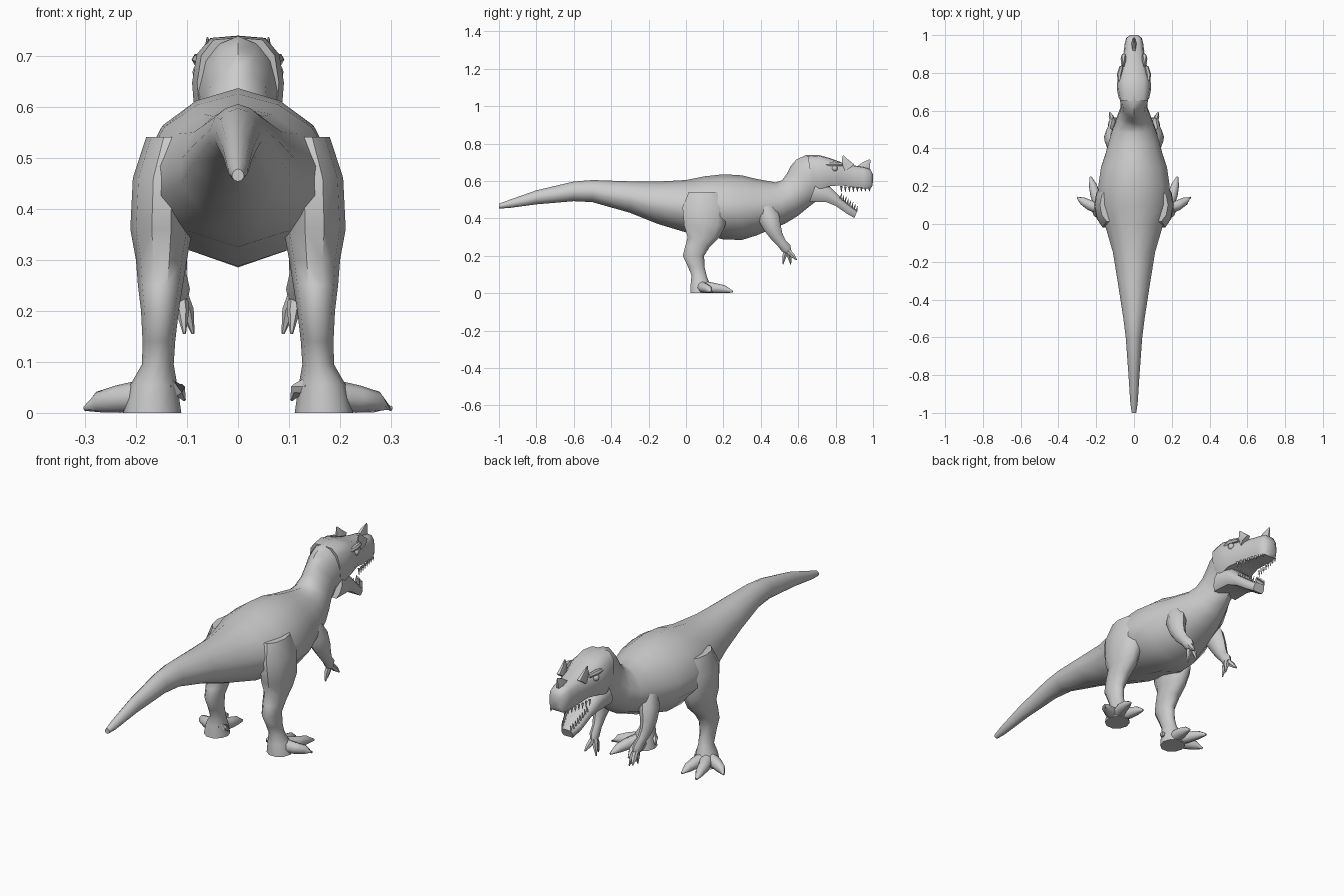
import bpy, bmesh, math
from mathutils import Vector

skin = bpy.data.materials.new("grey skin")
skin.diffuse_color = (0.6, 0.6, 0.6, 1)


def build(name, rings, angle=50):
    """Skin a list of equal-length point rings and cap both ends."""
    bm = bmesh.new()
    loops = [[bm.verts.new(p) for p in ring] for ring in rings]
    n = len(loops[0])
    for a, b in zip(loops, loops[1:]):
        for i in range(n):
            j = (i + 1) % n
            bm.faces.new((a[i], a[j], b[j], b[i]))
    bm.faces.new(loops[0])
    bm.faces.new(loops[-1])
    bmesh.ops.recalc_face_normals(bm, faces=bm.faces)
    mesh = bpy.data.meshes.new(name)
    bm.to_mesh(mesh)
    bm.free()
    mesh.materials.append(skin)
    mesh.shade_smooth()
    mesh.set_sharp_from_angle(angle=math.radians(angle))
    obj = bpy.data.objects.new(name, mesh)
    bpy.context.collection.objects.link(obj)
    return obj


def hull(name, stations, half):
    """Symmetric loft: stations are (top y, top z, bottom y, bottom z, half width)."""
    outline = half + [(-x, h) for x, h in half[-2:0:-1]]
    rings = []
    for yt, zt, yb, zb, w in stations:
        top, bot = Vector((0, yt, zt)), Vector((0, yb, zb))
        mid, up = (top + bot) / 2, (top - bot) / 2
        rings.append([mid + up * h + Vector((w * x, 0, 0)) for x, h in outline])
    return build(name, rings)


def tube(name, pts, n=8, side=1, flat=1.0):
    """Tapered tube through (x, y, z, radius) points, flattened across by flat."""
    path = [Vector((x * side, y, z)) for x, y, z, r in pts]
    rings = []
    for i, p in enumerate(path):
        d = (path[min(i + 1, len(path) - 1)] - path[max(i - 1, 0)]).normalized()
        ref = Vector((1, 0, 0)) if abs(d.x) < 0.8 else Vector((0, 1, 0))
        v = d.cross(ref).normalized()
        u = v.cross(d)
        r = pts[i][3]
        rings.append([p + (u * math.cos(t) * flat + v * math.sin(t)) * r
                      for t in (2 * math.pi * k / n for k in range(n))])
    return build(name, rings)


# Tail, trunk and neck: one ridged loft
ridged = [(0, 1), (.42, .86), (.76, .58), (.97, .12), (.97, -.3), (.6, -.78), (0, -1)]
hull("body", [
    (-1, .478, -1, .453, .012), (-.95, .497, -.95, .455, .02),
    (-.8, .55, -.8, .475, .03), (-.6, .597, -.6, .492, .045),
    (-.5, .605, -.5, .487, .058), (-.3, .598, -.3, .43, .09),
    (-.15, .597, -.15, .37, .115), (0, .605, 0, .325, .16),
    (.1, .625, .1, .315, .19), (.2, .636, .2, .287, .195),
    (.3, .63, .3, .285, .18), (.36, .615, .38, .31, .155),
    (.42, .603, .45, .34, .138), (.48, .592, .53, .372, .115),
    (.515, .605, .6, .415, .092), (.54, .64, .655, .46, .075),
    (.56, .68, .70, .495, .07), (.59, .715, .735, .505, .077),
    (.64, .738, .765, .525, .084), (.70, .738, .77, .55, .084)], ridged)

# Upper head and lower jaw: boxier lofts
boxy = [(0, 1), (.6, .95), (.9, .6), (1, 0), (.95, -.6), (.8, -1), (0, -1)]
hull("upper_head", [
    (.65, .735, .68, .56, .08), (.71, .739, .71, .555, .09),
    (.77, .722, .77, .572, .088), (.83, .70, .83, .577, .07),
    (.90, .683, .90, .565, .055), (.95, .675, .95, .56, .05),
    (.985, .665, .985, .558, .042), (1, .635, .998, .575, .022)], boxy)
hull("lower_jaw", [
    (.70, .60, .66, .49, .08), (.77, .57, .75, .487, .076),
    (.83, .51, .80, .467, .06), (.88, .465, .86, .425, .048),
    (.917, .442, .90, .402, .03)], boxy)

# Nose horn
tube("nose_horn", [(0, .94, .655, .04), (0, .963, .685, .028), (0, .984, .714, .004)],
     6, flat=.4)

for s, tag in ((-1, "left"), (1, "right")):
    # Brow horn and eye
    tube(tag + "_brow_horn", [(.055, .875, .67, .035), (.057, .85, .705, .022),
                              (.06, .84, .735, .004)], 6, s, .45)
    bpy.ops.mesh.primitive_uv_sphere_add(segments=10, ring_count=6, radius=.016,
                                         location=(s * .074, .795, .667))
    eye = bpy.context.object
    eye.name = tag + "_eye"
    eye.data.materials.append(skin)
    eye.data.shade_smooth()
    tube(tag + "_brow_ridge", [(.075, .75, .688, .008), (.078, .79, .692, .013),
                               (.066, .835, .688, .010)], 6, s)

    # Teeth along both jaws
    for i in range(8):
        t = i / 7
        x, y = .066 - .03 * t, .83 + .15 * t
        tube(f"{tag}_upper_tooth_{i}", [(x, y, .572 - .01 * t, .007),
                                        (x, y + .001, .54 + .004 * t, .001)], 4, s)
        x, y, z = .052 - .028 * t, .825 + .085 * t, .51 - .068 * t
        tube(f"{tag}_lower_tooth_{i}", [(x, y, z - .004, .006),
                                        (x, y + .008, z + .025, .001)], 4, s)

    # Leg: stacked ellipses (x, y, z, x radius, y radius)
    leg = [(.13, .10, .54, .05, .09), (.148, .10, .46, .058, .125),
           (.150, .10, .36, .061, .115), (.150, .095, .30, .05, .09),
           (.152, .062, .25, .044, .07), (.153, .04, .20, .037, .06),
           (.155, .055, .14, .032, .046), (.157, .07, .095, .031, .042),
           (.165, .075, .055, .046, .052), (.168, .08, 0, .057, .06)]
    build(tag + "_leg", [[(s * (x + a * math.cos(k * math.pi / 5)),
                           y + b * math.sin(k * math.pi / 5), z) for k in range(10)]
                         for x, y, z, a, b in leg])

    # Three splayed toes with claws, and a small inner claw
    toes = {"outer": [(.235, .10), (.272, .122), (.30, .14)],
            "middle": [(.205, .155), (.218, .205), (.23, .25)],
            "inner": [(.152, .15), (.147, .195), (.142, .235)]}
    for toe, ((ax, ay), (bx, by), (cx, cy)) in toes.items():
        tube(f"{tag}_{toe}_toe", [(.17, .08, .035, .034), (ax, ay, .027, .027),
                                  (bx, by, .021, .021), (cx, cy, .008, .005)], 8, s)
    tube(tag + "_dewclaw", [(.14, .055, .055, .018), (.115, .07, .045, .014),
                            (.105, .085, .025, .003)], 6, s)

    # Arm and three clawed fingers
    tube(tag + "_arm", [(.10, .42, .46, .05), (.115, .445, .40, .056),
                        (.125, .465, .345, .045), (.125, .485, .305, .034),
                        (.12, .51, .27, .026), (.115, .535, .24, .028),
                        (.112, .548, .22, .018)], 8, s, .75)
    for i, (x, y, z) in enumerate([(.105, .518, .155), (.088, .56, .155),
                                   (.128, .592, .178)]):
        mx, my = .45 * .113 + .55 * x, .4 * .54 + .6 * y
        tube(f"{tag}_finger_{i + 1}", [(.113, .54, .235, .014), (mx, my, .2, .013),
                                       (x, y, z, .003)], 6, s)
